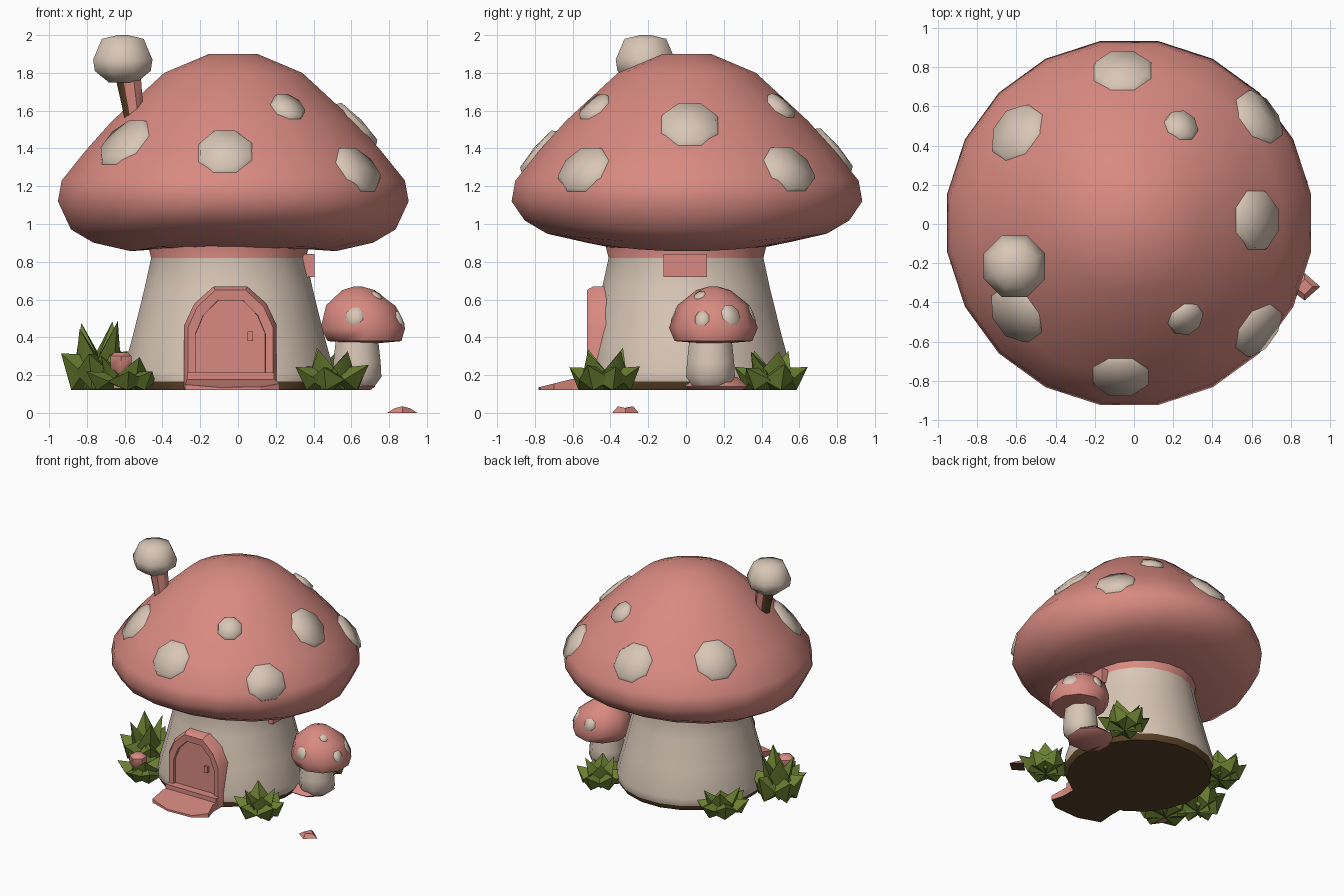
import bpy, bmesh, math, random
from mathutils import Vector
from mathutils.bvhtree import BVHTree

if "Cube" in bpy.data.objects:
    bpy.data.objects.remove(bpy.data.objects["Cube"])

random.seed(4)


def material(name, rgb):
    m = bpy.data.materials.new(name)
    m.diffuse_color = (*rgb, 1)
    m.use_nodes = True
    m.node_tree.nodes["Principled BSDF"].inputs["Base Color"].default_value = m.diffuse_color
    return m


PINK = material("dusty pink", (0.69, 0.255, 0.22))
CREAM = material("warm cream", (0.69, 0.57, 0.47))
GREEN = material("leaf green", (0.14, 0.205, 0.03))
BROWN = material("soil brown", (0.10, 0.053, 0.02))


def build(name, verts, faces, mats, rule=None, angle=45):
    """Make an object with outward normals; rule(face) gives a material index."""
    me = bpy.data.meshes.new(name)
    me.from_pydata([tuple(v) for v in verts], [], faces)
    bm = bmesh.new()
    bm.from_mesh(me)
    bmesh.ops.remove_doubles(bm, verts=bm.verts, dist=1e-5)
    bmesh.ops.recalc_face_normals(bm, faces=bm.faces)
    for f in bm.faces:
        f.smooth = angle > 0
        if rule:
            f.material_index = rule(f)
    bm.to_mesh(me)
    bm.free()
    if angle:
        me.set_sharp_from_angle(angle=math.radians(angle))
    for m in mats:
        me.materials.append(m)
    ob = bpy.data.objects.new(name, me)
    bpy.context.collection.objects.link(ob)
    return ob


def lathe(name, profile, n, centre, mats, rule=None, warp=None, angle=45):
    """Spin (radius, z) points about a vertical axis, with capped ends."""
    verts, faces = [], []
    for r, z in profile:
        for i in range(n):
            a = math.tau * (i + 0.5) / n
            v = Vector((centre[0] + r * math.cos(a), centre[1] + r * math.sin(a), z))
            verts.append(warp(v, a) if warp else v)
    for k in range(len(profile) - 1):
        for i in range(n):
            j = (i + 1) % n
            faces.append((k * n + i, k * n + j, (k + 1) * n + j, (k + 1) * n + i))
    faces.append(tuple(range(n)))
    faces.append(tuple(range((len(profile) - 1) * n, len(profile) * n)))
    return build(name, verts, faces, mats, rule, angle)


def prism(name, bottom, top, mats, rule=None):
    """Join two matching outlines into a closed flat-shaded solid."""
    n = len(bottom)
    faces = [tuple(range(n)), tuple(range(n, 2 * n))]
    faces += [(i, (i + 1) % n, n + (i + 1) % n, n + i) for i in range(n)]
    return build(name, list(bottom) + list(top), faces, mats, rule, 0)


def box(name, x0, x1, y0, y1, z0, z1, mat):
    ring = [(x0, y0), (x1, y0), (x1, y1), (x0, y1)]
    return prism(name, [(*p, z0) for p in ring], [(*p, z1) for p in ring], [mat])


def spot(name, host, point, r, lift):
    """Octagonal raised patch that follows the surface of its host."""
    me = host.data
    tree = BVHTree.FromPolygons([v.co for v in me.vertices], [p.vertices[:] for p in me.polygons])
    loc, nor = tree.find_nearest(Vector(point))[:2]
    t = Vector((0, 0, 1)).cross(nor).normalized()
    b = nor.cross(t)
    verts, faces = [loc + nor * lift * 1.3], []
    for scale, h in ((0.86, lift), (1, -0.006)):
        for i in range(8):
            a = math.tau * (i + 0.5) / 8
            l, nn = tree.find_nearest(loc + r * scale * (math.cos(a) * t + math.sin(a) * b))[:2]
            verts.append(l + nn * h)
    for i in range(8):
        j = (i + 1) % 8
        faces += [(0, 1 + i, 1 + j), (1 + i, 9 + i, 9 + j, 1 + j)]
    ob = build(name, verts, faces, [CREAM], None, 80)
    # open patch: make sure it faces away from the host
    if ob.data.polygons[0].normal.dot(nor) < 0:
        ob.data.flip_normals()


# Main cap, with the rim drooping a little at the sides
def droop(v, a):
    if 0.89 < v.z < 1.1:
        v.z -= 0.05 * math.cos(a) ** 2
    return v


cap = lathe("cap", [(0.38, 0.87), (0.55, 0.905), (0.75, 0.95), (0.87, 1.02), (0.94, 1.12), (0.92, 1.23),
                    (0.79, 1.39), (0.65, 1.545), (0.37, 1.8), (0.13, 1.9)],
            20, (-0.025, 0.005), [PINK], warp=droop, angle=60)
for i, (x, y, z, r) in enumerate([
        (-0.06, 0.79, 1.40, 0.165), (-0.60, 0.47, 1.44, 0.17), (-0.61, -0.47, 1.44, 0.17),
        (-0.07, -0.80, 1.40, 0.16), (0.24, 0.50, 1.62, 0.095), (0.26, -0.48, 1.61, 0.10),
        (0.63, 0.54, 1.28, 0.16), (0.64, 0.02, 1.54, 0.17), (0.63, -0.54, 1.28, 0.16)]):
    spot(f"cap_spot_{i}", cap, (x, y, z), r, 0.024)


# Stem house: brown soil base, cream wall flattened behind the door, pink collar
def flatten(v, a):
    if abs(v.x + 0.05) < 0.3:
        v.y = max(v.y, -0.485)
    return v


lathe("stem", [(0.54, 0.12), (0.565, 0.165), (0.565, 0.22), (0.51, 0.42), (0.45, 0.66),
               (0.415, 0.82), (0.44, 0.92)], 20, (-0.05, 0.0), [CREAM, BROWN, PINK],
      lambda f: 1 if f.calc_center_median().z < 0.16 else 2 if f.calc_center_median().z > 0.83 else 0, flatten)
box("side_lintel", 0.33, 0.405, -0.12, 0.11, 0.72, 0.84, PINK)


# Door: arched frame, recessed panel, handle, threshold and path
def arch(w, h, y, z0=0.13):
    k = [(-1, 0), (-1, 0.62), (-0.78, 0.83), (-0.36, 1), (0.36, 1), (0.78, 0.83), (1, 0.62), (1, 0)]
    return [Vector((-0.04 + w * x, y, z0 + h * z)) for x, z in k]


rings = [arch(0.245, 0.54, -0.30), arch(0.245, 0.54, -0.49), arch(0.225, 0.52, -0.525),
         arch(0.185, 0.465, -0.52), arch(0.18, 0.46, -0.40)]
build("door_frame", sum(rings, []),
      [(8 * k + i, 8 * k + i + 1, 8 * k + i + 9, 8 * k + i + 8) for k in range(4) for i in range(7)],
      [PINK], None, 35)
prism("door", arch(0.185, 0.465, -0.38), arch(0.185, 0.465, -0.495), [PINK])
box("door_handle", 0.05, 0.08, -0.515, -0.48, 0.38, 0.43, PINK)
box("threshold", -0.27, 0.19, -0.56, -0.40, 0.13, 0.215, PINK)
path = [(-0.27, -0.4), (-0.27, -0.6), (-0.28, -0.72), (-0.1, -0.78), (0.12, -0.77), (0.22, -0.70), (0.19, -0.6), (0.19, -0.4)]
prism("path", [(x, y, 0.12) for x, y in path],
      [(x, y, 0.135 + 0.045 * min(1, (y + 0.78) / 0.18)) for x, y in path],
      [PINK, BROWN], lambda f: 1 if f.normal.z < -0.5 else 0)

# Small mushroom at the right side
lathe("small_stem", [(0.10, 0.14), (0.14, 0.19), (0.135, 0.27), (0.12, 0.40)], 8, (0.63, 0.13), [CREAM])
lathe("small_base", [(0.15, 0.12), (0.18, 0.14), (0.12, 0.19)], 8, (0.56, 0.16), [PINK])


def lean(v, a):
    v.x -= 0.12 * (v.z - 0.38)
    return v


small_cap = lathe("small_cap", [(0.09, 0.37), (0.205, 0.38), (0.235, 0.45), (0.19, 0.57), (0.09, 0.65), (0.02, 0.67)],
                  10, (0.67, 0.145), [PINK], warp=lean, angle=60)
for i, (x, y, z, r) in enumerate([(0.62, -0.05, 0.51, 0.055), (0.74, 0.07, 0.63, 0.035), (0.88, 0.08, 0.51, 0.05),
                                  (0.85, 0.25, 0.53, 0.065), (0.64, 0.36, 0.53, 0.055)]):
    spot(f"small_cap_spot_{i}", small_cap, (x, y, z), r, 0.006)

# Chimney mushroom on the cap
lathe("chimney_stem", [(0.055, 1.50), (0.06, 1.62), (0.075, 1.80)], 8, (-0.555, -0.21), [PINK, BROWN],
      lambda f: 1 if f.normal.x < -0.2 else 0, lambda v, a: v + Vector((-0.15 * (v.z - 1.6), 0, 0)))
lathe("chimney_head", [(0.08, 1.75), (0.16, 1.81), (0.17, 1.87), (0.12, 1.98), (0.03, 2.0)],
      8, (-0.61, -0.215), [CREAM], angle=60)


# Bushes: two rings of broad pointed leaves round a common heart
def bush(name, cx, cy, r, h):
    verts, faces = [], []
    for count, reach, tall, root in ((6, 1.0, 0.6, 0.5), (4, 0.6, 1.0, 0.2)):
        for i in range(count):
            a = math.tau * (i + random.uniform(0.2, 0.6)) / count
            d, s = Vector((math.cos(a), math.sin(a), 0)), Vector((-math.sin(a), math.cos(a), 0))
            c = Vector((cx, cy, 0.12))
            up = Vector((0, 0, h))
            n = len(verts)
            verts += [c + d * r * root * 0.2 + up * 0.5, c + d * r * 0.75 * reach,
                      c + d * r * 0.6 * reach + s * r * 0.5 + up * tall * 0.4,
                      c + d * r * 0.6 * reach - s * r * 0.5 + up * tall * 0.4,
                      c + d * r * reach * random.uniform(1.0, 1.15) + up * tall * random.uniform(0.85, 1),
                      c]
            faces += [tuple(n + k for k in f) for f in
                      ((0, 2, 4), (0, 4, 3), (1, 4, 2), (1, 3, 4), (0, 5, 2), (0, 3, 5), (5, 1, 2), (5, 3, 1))]
    build(name, verts, faces, [GREEN], None, 40)


bush("front_right_bush", 0.50, -0.43, 0.19, 0.23)
bush("back_right_bush", 0.47, 0.45, 0.18, 0.23)
bush("back_left_bush", -0.56, 0.33, 0.20, 0.22)
bush("front_left_bush", -0.60, -0.35, 0.21, 0.19)
bush("tall_left_bush", -0.74, -0.14, 0.20, 0.37)

# Small sprout by the left bush and a loose pebble on the ground
lathe("sprout", [(0.045, 0.13), (0.045, 0.22), (0.065, 0.24), (0.065, 0.3), (0.04, 0.32)], 6, (-0.62, -0.42), [PINK])
prism("pebble", [(0.79, -0.33, 0), (0.87, -0.39, 0), (0.95, -0.32, 0), (0.87, -0.25, 0)],
      [(0.83, -0.33, 0.025), (0.87, -0.36, 0.035), (0.91, -0.32, 0.025), (0.87, -0.28, 0.035)],
      [PINK, BROWN], lambda f: 1 if f.normal.z < -0.5 else 0)
